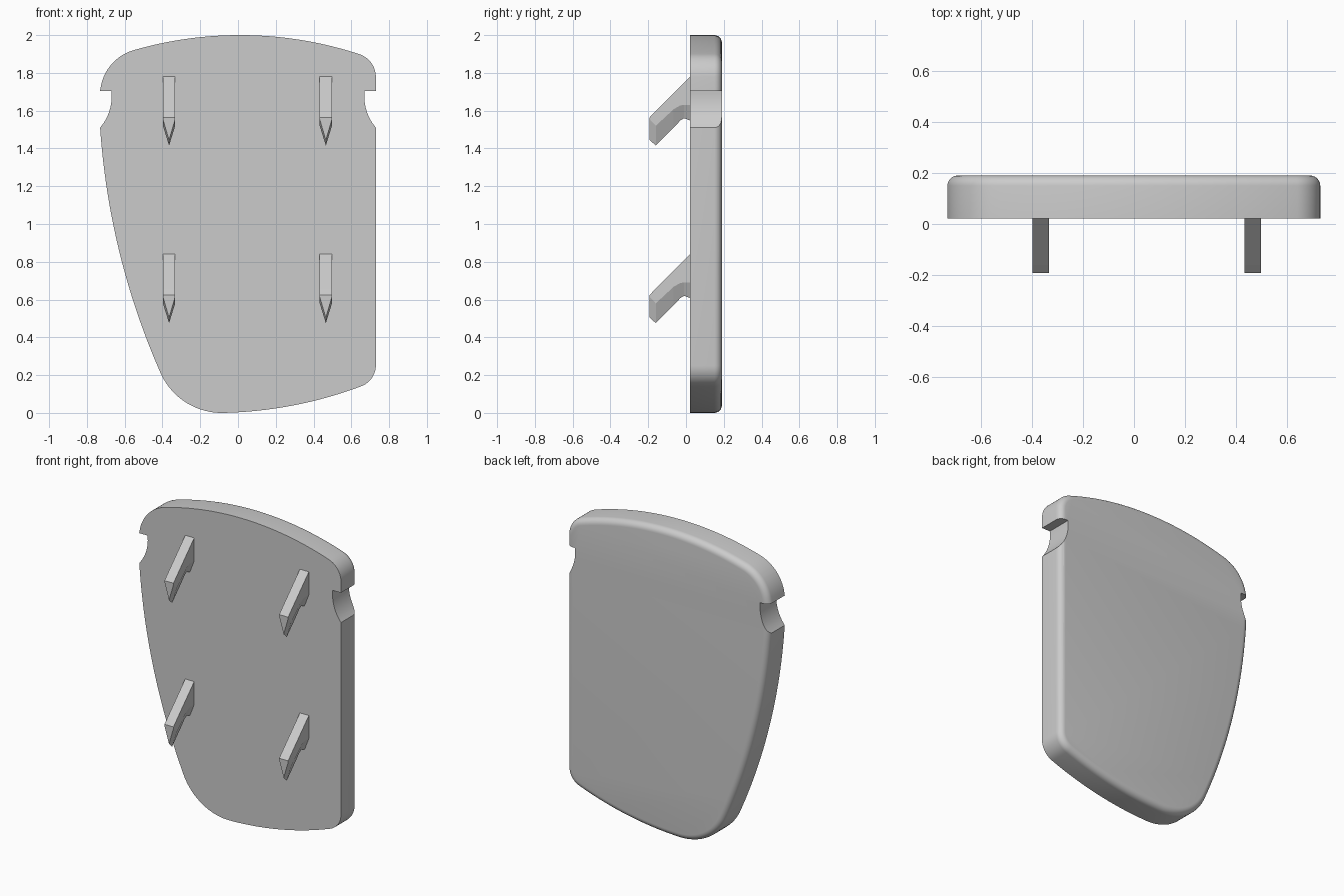
import bpy, bmesh, math
from mathutils import Vector
from mathutils.geometry import intersect_line_line_2d

if "Cube" in bpy.data.objects:
    bpy.data.objects.remove(bpy.data.objects["Cube"])

FRONT, BACK, ROUND = 0.022, 0.19, 0.04


def arc(a, m, b, n):
    """Points on the circle through a, m and b, leaving out b."""
    a, m, b = Vector(a), Vector(m), Vector(b)
    u, v = m - a, b - a
    d = 2 * (u.x * v.y - u.y * v.x)
    c = a + Vector((v.y * u.dot(u) - u.y * v.dot(v),
                    u.x * v.dot(v) - v.x * u.dot(u))) / d
    start = a - c
    sweep = math.remainder(math.atan2(b.y - c.y, b.x - c.x)
                           - math.atan2(start.y, start.x), math.tau)
    points = []
    for i in range(n):
        t = sweep * i / n
        points.append((c.x + start.x * math.cos(t) - start.y * math.sin(t),
                       c.y + start.x * math.sin(t) + start.y * math.cos(t)))
    return points


def make_object(name, bm):
    bmesh.ops.recalc_face_normals(bm, faces=bm.faces)
    mesh = bpy.data.meshes.new(name)
    bm.to_mesh(mesh)
    bm.free()
    obj = bpy.data.objects.new(name, mesh)
    bpy.context.collection.objects.link(obj)
    return obj


def extrude_outline(outline, y0, y1):
    bm = bmesh.new()
    face = bm.faces.new([bm.verts.new((x, y0, z)) for x, z in outline])
    new = bmesh.ops.extrude_face_region(bm, geom=[face])["geom"]
    bmesh.ops.translate(bm, vec=(0, y1 - y0, 0),
                        verts=[g for g in new if isinstance(g, bmesh.types.BMVert)])
    return bm


# Plate: arcs joined into one outline, with a rounded back rim
outline = (
    arc((0.73, 1.78), (0.704, 1.855), (0.64, 1.90), 10)
    + arc((0.64, 1.90), (0, 2), (-0.56, 1.918), 32)
    + arc((-0.56, 1.918), (-0.68, 1.833), (-0.73, 1.70), 14)
    + [(-0.732, 1.70)]
    + arc((-0.73, 1.51), (-0.62, 0.82), (-0.405, 0.2), 28)
    + arc((-0.405, 0.2), (-0.28, 0.058), (-0.08, 0), 16)
    + arc((-0.08, 0), (0.31, 0.043), (0.65, 0.14), 20)
    + arc((0.65, 0.14), (0.709, 0.185), (0.73, 0.25), 10)
    + [(0.73, 0.25)]
)
bm = extrude_outline(outline, FRONT, BACK)
rim = [e for e in bm.edges if all(v.co.y > BACK - 0.001 for v in e.verts)]
bmesh.ops.bevel(bm, geom=rim, offset=ROUND, segments=6, profile=0.5, affect='EDGES')
plate = make_object("plate", bm)

# Side notches: flat on top, curving out at the bottom
notch = arc((0.67, 1.705), (0.675, 1.62), (0.73, 1.51), 12) + [
    (0.73, 1.51), (0.76, 1.47), (0.9, 1.47), (0.9, 1.705)]
bpy.context.view_layer.objects.active = plate
for side in (1, -1):
    cutter = make_object("notch_cutter", extrude_outline(
        [(side * x, z) for x, z in notch], FRONT - 0.1, BACK + 0.1))
    cutter.hide_render = True
    cut = plate.modifiers.new("notch", 'BOOLEAN')
    cut.operation, cut.solver, cut.object = 'DIFFERENCE', 'EXACT', cutter
    bpy.ops.object.modifier_apply(modifier=cut.name)
    bpy.data.objects.remove(cutter)

bpy.ops.object.select_all(action='DESELECT')
plate.select_set(True)
bpy.ops.object.shade_smooth_by_angle(angle=math.radians(30))

# Hook sections from tip to plate: y, top z, side z, keel z
SECTIONS = [
    (-0.192, 1.565, 1.555, 1.445),
    (-0.16, 1.598, 1.52, 1.415),
    (-0.065, 1.693, 1.608, 1.51),
    (-0.03, 1.728, 1.628, 1.548),
    (-0.01, 1.748, 1.63, 1.56),
    (0.03, 1.788, 1.63, 1.545),
]
HALF = 0.0325


def hook(name, x, dz):
    bm = bmesh.new()
    rings = []
    for y, top, edge, keel in SECTIONS:
        ring = [(-HALF, top), (HALF, top), (HALF, edge), (0, keel), (-HALF, edge)]
        rings.append([bm.verts.new((x + px, y, z + dz)) for px, z in ring])
    for a, b in zip(rings, rings[1:]):
        for i in range(5):
            j = (i + 1) % 5
            bm.faces.new((a[i], a[j], b[j], b[i]))
    bm.faces.new(rings[0])
    bm.faces.new(rings[-1])
    make_object(name, bm)


for level, dz in (("upper", 0), ("lower", -0.94)):
    for side, x in (("right", -0.365), ("left", 0.465)):
        hook(f"{level}_{side}_hook", x, dz)
